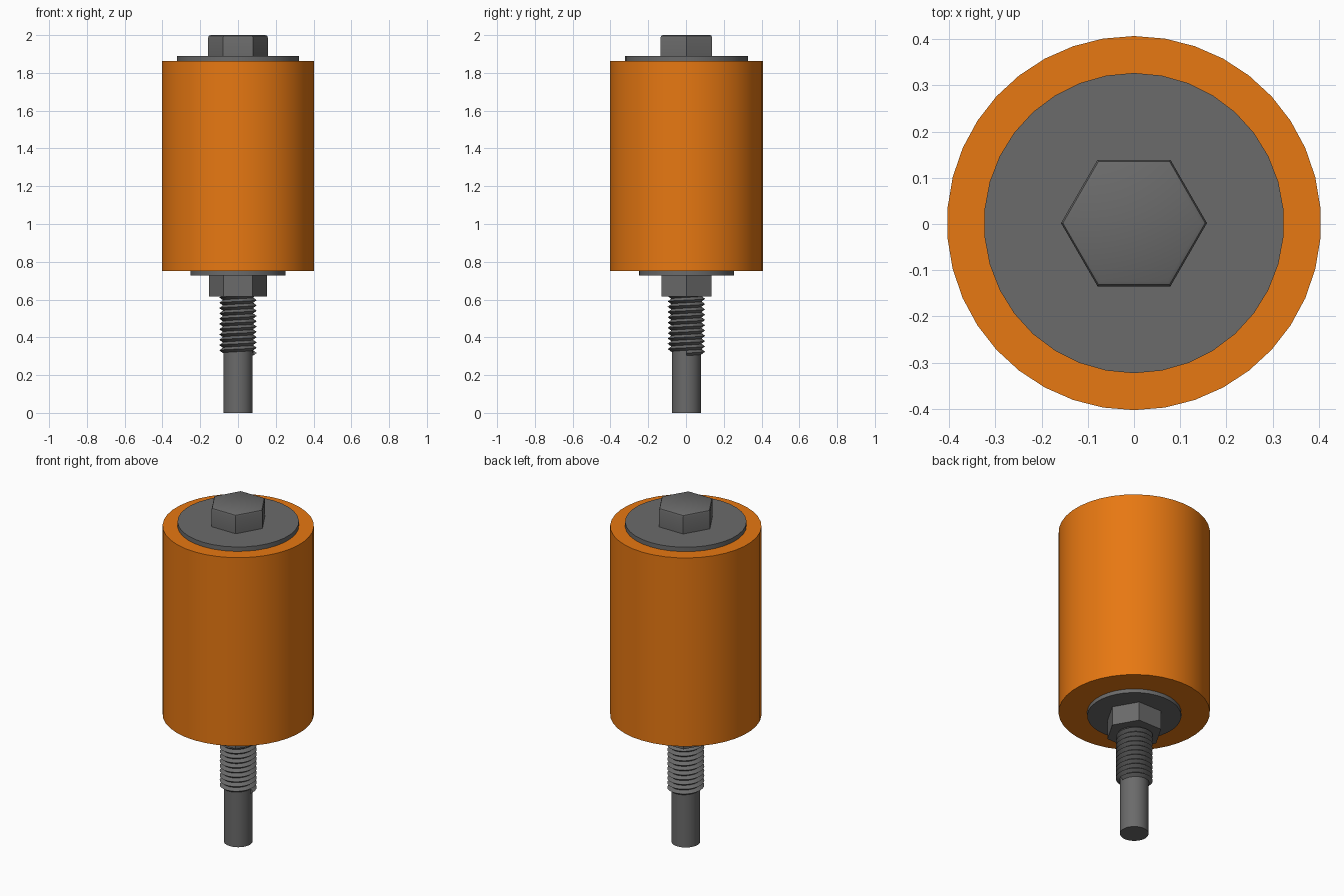
import bpy, bmesh, math

if "Cube" in bpy.data.objects:
    bpy.data.objects.remove(bpy.data.objects["Cube"])

CY = 0.002  # tiny centring offset in y


def material(name, rgb):
    m = bpy.data.materials.new(name)
    m.diffuse_color = (*rgb, 1.0)
    m.use_nodes = True
    m.node_tree.nodes["Principled BSDF"].inputs["Base Color"].default_value = m.diffuse_color
    return m


ORANGE = material("orange rubber", (0.80, 0.188, 0.006))
GREY = material("dark steel", (0.145, 0.145, 0.145))


def finish(bm, name, mat, smooth=True):
    bmesh.ops.recalc_face_normals(bm, faces=bm.faces)
    me = bpy.data.meshes.new(name)
    bm.to_mesh(me)
    bm.free()
    me.materials.append(mat)
    ob = bpy.data.objects.new(name, me)
    bpy.context.collection.objects.link(ob)
    if smooth:
        bpy.ops.object.select_all(action='DESELECT')
        ob.select_set(True)
        bpy.context.view_layer.objects.active = ob
        bpy.ops.object.shade_smooth_by_angle(angle=math.radians(30))
    return ob


def prism(name, sides, profile, mat, start=math.pi / 2, smooth=True):
    """Closed prism from (radius, z) rings, first vertex at angle start."""
    bm = bmesh.new()
    rings = [[bm.verts.new((r * math.cos(start + math.tau * i / sides),
                            r * math.sin(start + math.tau * i / sides) + CY, z))
              for i in range(sides)] for r, z in profile]
    for lo, hi in zip(rings, rings[1:]):
        for i in range(sides):
            j = (i + 1) % sides
            bm.faces.new((lo[i], lo[j], hi[j], hi[i]))
    bm.faces.new(rings[0][::-1])
    bm.faces.new(rings[-1])
    return finish(bm, name, mat, smooth)


# Roller body
prism("roller_body", 38, [(0.405, 0.75), (0.405, 1.863)], ORANGE)

# Washers above and below
prism("top_washer", 34, [(0.325, 1.863), (0.325, 1.889)], GREY)
prism("bottom_washer", 34, [(0.252, 0.727), (0.252, 0.75)], GREY)

# Hex bolt head with softened top edge, and hex nut
prism("bolt_head", 6, [(0.158, 1.889), (0.158, 1.987), (0.154, 1.996), (0.145, 2.0)],
      GREY, start=0)
prism("hex_nut", 6, [(0.153, 0.615), (0.153, 0.727)], GREY, start=0, smooth=False)

# Plain shaft
prism("shaft", 32, [(0.077, 0.0), (0.077, 0.73)], GREY)

# Helical thread: root, crest, next root
N, TURNS, PITCH, Z0 = 32, 12, 0.028, 0.303
ROOT, CREST = 0.080, 0.099
bm = bmesh.new()


def point(r, s, dz=0.0):
    a = math.tau * s / N
    return bm.verts.new((r * math.cos(a), r * math.sin(a) + CY, Z0 + PITCH * s / N + dz))


roots = [point(ROOT, s) for s in range(N * (TURNS + 1) + 1)]
crests = [point(CREST, s, PITCH / 2) for s in range(N * TURNS + 1)]
for s in range(N * TURNS):
    bm.faces.new((roots[s], roots[s + 1], crests[s + 1], crests[s]))
    bm.faces.new((crests[s], crests[s + 1], roots[s + 1 + N], roots[s + N]))
# Thread end caps
for s in (0, N * TURNS):
    bm.faces.new((roots[s], crests[s], roots[s + N]))
finish(bm, "thread", GREY)
